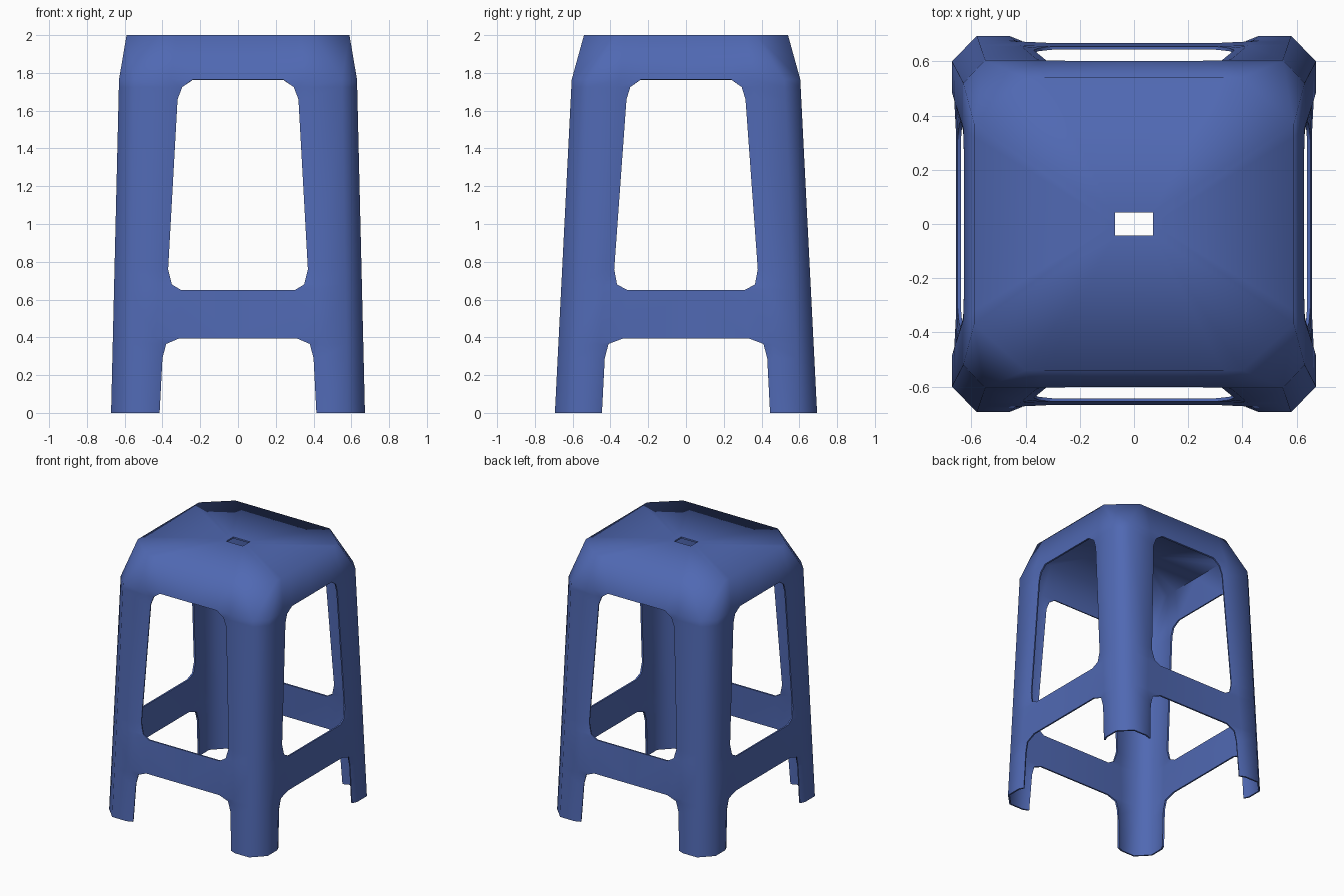
import bpy, bmesh, math

if "Cube" in bpy.data.objects:
    bpy.data.objects.remove(bpy.data.objects["Cube"])

blue = bpy.data.materials.new("blue plastic")
blue.diffuse_color = (0.08, 0.14, 0.45, 1)
blue.use_nodes = True
blue.node_tree.nodes["Principled BSDF"].inputs["Base Color"].default_value = blue.diffuse_color


def lerp(a, b, t):
    return a + (b - a) * t


# height, opening half width on front, on side, inward step of the opening edge
LEVELS = [
    (0.0, 0.415, 0.445, 0.018),
    (0.29, 0.40, 0.43, 0.016),
    (0.365, 0.38, 0.41, 0.012),
    (0.395, 0.31, 0.33, 0.006),
    (0.65, 0.30, 0.31, 0.006),
    (0.68, 0.35, 0.365, 0.010),
    (0.76, 0.37, 0.38, 0.014),
    (1.66, 0.32, 0.315, 0.010),
    (1.725, 0.295, 0.295, 0.008),
    (1.765, 0.24, 0.24, 0.003),
    (2.0, 0.24, 0.24, 0.0),
]
BRIDGES = {3, 9}        # bands that run on to the centre: rails and apron


def ring(z, u, v, r):
    """Quarter outline of the shell at height z, from back centre to right centre."""
    t = min(z / 1.765, 1)
    X, Y = lerp(0.672, 0.63, t), lerp(0.694, 0.605, t)
    cx, cy = lerp(0.58, 0.55, t), lerp(0.60, 0.52, t)
    su, sv = lerp(0.46, 0.355, t), lerp(0.485, 0.355, t)
    if z > 1.9:
        X, Y, cx, cy, su, sv = 0.59, 0.54, 0.40, 0.37, 0.33, 0.32
    return [(0, Y - r), (u, Y - r), (su, Y), (cx, Y),
            (X, cy), (X, sv), (X - r, v), (X - r, 0)]


# Quarter of the stool: leg, half rails, half aprons and seat quarter
bm = bmesh.new()
rows = [[bm.verts.new((x, y, z)) for x, y in ring(z, u, v, r)]
        for z, u, v, r in LEVELS]
for k in range(len(rows) - 1):
    a, b = rows[k], rows[k + 1]
    for i in (range(7) if k in BRIDGES else range(1, 6)):
        bm.faces.new((a[i], b[i], b[i + 1], a[i + 1]))

# Seat top around the slot
top = rows[-1]
h0, h1, h2 = [bm.verts.new((x, y, 2.0)) for x, y in ((0, .043), (.07, .043), (.07, 0))]
for f in (top[0:4] + [h1, h0], [top[3], top[4], h1], top[4:8] + [h2, h1]):
    bm.faces.new(f[::-1])
bmesh.ops.delete(bm, geom=[v for v in bm.verts if not v.link_faces], context='VERTS')

mesh = bpy.data.meshes.new("stool_shell")
bm.to_mesh(mesh)
bm.free()
mesh.materials.append(blue)
stool = bpy.data.objects.new("stool_shell", mesh)
bpy.context.collection.objects.link(stool)

# Mirror to all four corners and give the plastic its thickness
m = stool.modifiers.new("mirror", 'MIRROR')
m.use_axis = (True, True, False)
m.merge_threshold = 0.0005
s = stool.modifiers.new("thickness", 'SOLIDIFY')
s.thickness = 0.012
s.offset = -1
bpy.context.view_layer.objects.active = stool
stool.select_set(True)
for name in ("mirror", "thickness"):
    bpy.ops.object.modifier_apply(modifier=name)
bpy.ops.object.shade_smooth_by_angle(angle=math.radians(82))
